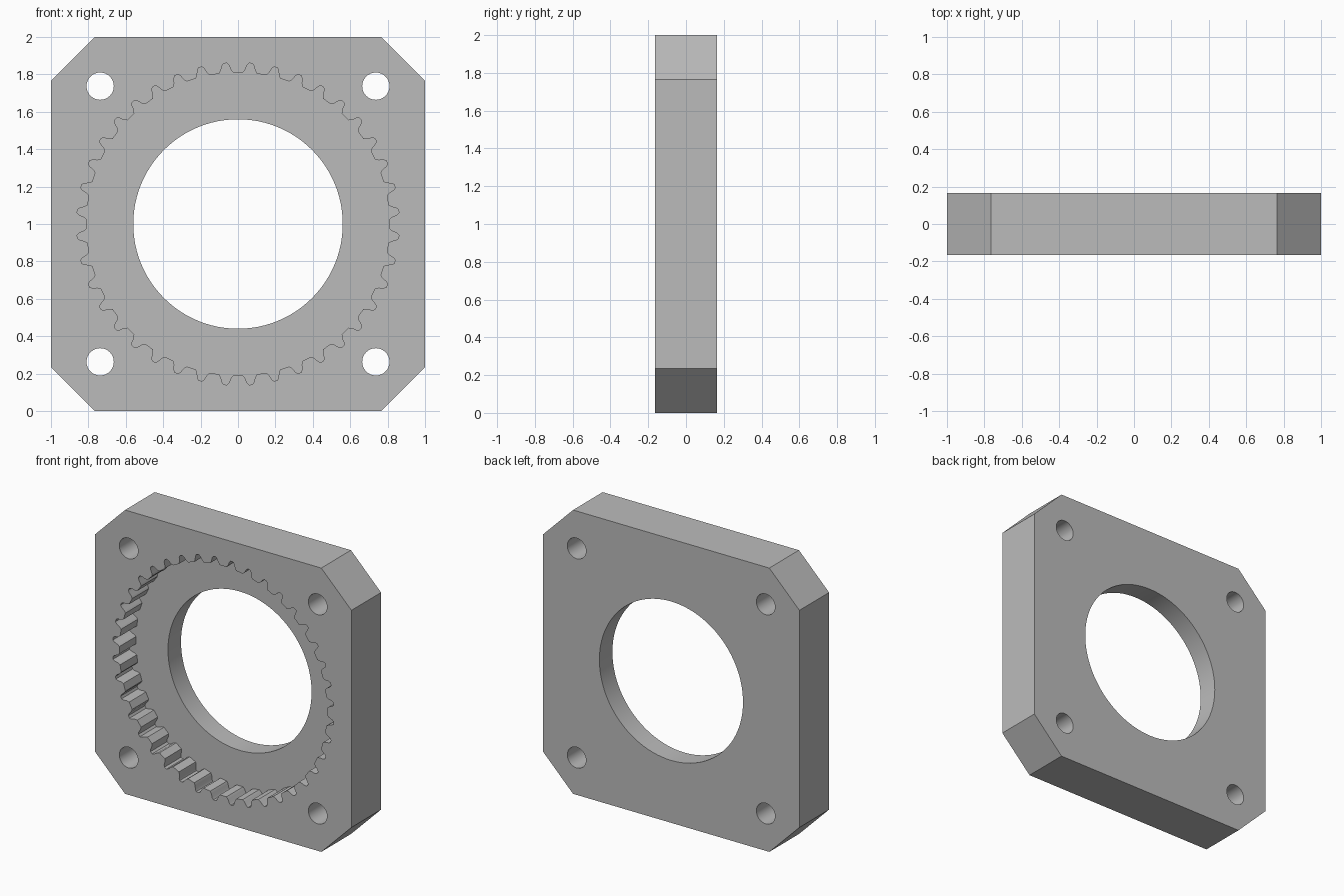
import bpy
import bmesh
from math import sin, cos, pi, radians
from mathutils import Vector

old = bpy.data.objects.get("Cube")
if old:
    bpy.data.objects.remove(old, do_unlink=True)

FRONT, FLOOR, BACK = -0.165, 0.02, 0.165
TEETH = 40

grey = bpy.data.materials.new("plain grey")
grey.use_nodes = True
grey.diffuse_color = (0.5, 0.5, 0.5, 1)
grey.node_tree.nodes["Principled BSDF"].inputs["Base Color"].default_value = (0.5, 0.5, 0.5, 1)


def circle(radius, sides, cx=0, cz=0):
    return [(cx + radius * cos(2 * pi * i / sides), cz + radius * sin(2 * pi * i / sides))
            for i in range(sides)]


def gear_outline():
    # One rounded notch (half width, radius), mirrored and repeated round the ring
    half = [(0.038, 0.81), (0.027, 0.825), (0.019, 0.85), (0.009, 0.862)]
    notch = [(-w, r) for w, r in half] + [(w, r) for w, r in reversed(half)]
    points = []
    for i in range(TEETH):
        middle = 2 * pi * (i + 0.5) / TEETH
        for w, r in notch:
            a = middle + w / r
            points.append((r * cos(a), r * sin(a)))
    return points


bm = bmesh.new()


def ring(points, y):
    # Closed loop of edges at one depth
    verts = [bm.verts.new((x, y, z + 1)) for x, z in points]
    edges = [bm.edges.new((verts[i - 1], verts[i])) for i in range(len(verts))]
    return verts, edges


def wall(points, y0, y1):
    # Straight wall between two depths; returns its rim edges
    va, ea = ring(points, y0)
    vb, eb = ring(points, y1)
    for i in range(len(va)):
        bm.faces.new((va[i - 1], va[i], vb[i], vb[i - 1]))
    return ea, eb


def cap(rims, direction):
    # Flat face with holes
    edges = [e for rim in rims for e in rim]
    bmesh.ops.triangle_fill(bm, edges=edges, use_beauty=True, normal=Vector((0, direction, 0)))


# Square outline with cut corners
c = 0.765
outline = [(c, -1), (1, -c), (1, c), (c, 1), (-c, 1), (-1, c), (-1, -c), (-c, -1)]
outer_front, outer_back = wall(outline, FRONT, BACK)

# Four bolt holes
bolts = [wall(circle(0.073, 32, sx * 0.737, sz * 0.737), FRONT, BACK)
         for sx in (-1, 1) for sz in (-1, 1)]

# Toothed recess and central bore
gear_front, gear_floor = wall(gear_outline(), FRONT, FLOOR)
bore_floor, bore_back = wall(circle(0.56, 96), FLOOR, BACK)

cap([outer_front, gear_front] + [b[0] for b in bolts], -1)
cap([gear_floor, bore_floor], -1)
cap([outer_back, bore_back] + [b[1] for b in bolts], 1)
bmesh.ops.recalc_face_normals(bm, faces=bm.faces[:])

mesh = bpy.data.meshes.new("ring_gear_plate")
bm.to_mesh(mesh)
bm.free()
mesh.materials.append(grey)
plate = bpy.data.objects.new("ring_gear_plate", mesh)
bpy.context.collection.objects.link(plate)

bpy.ops.object.select_all(action='DESELECT')
plate.select_set(True)
bpy.context.view_layer.objects.active = plate
bpy.ops.object.shade_smooth_by_angle(angle=radians(25))
